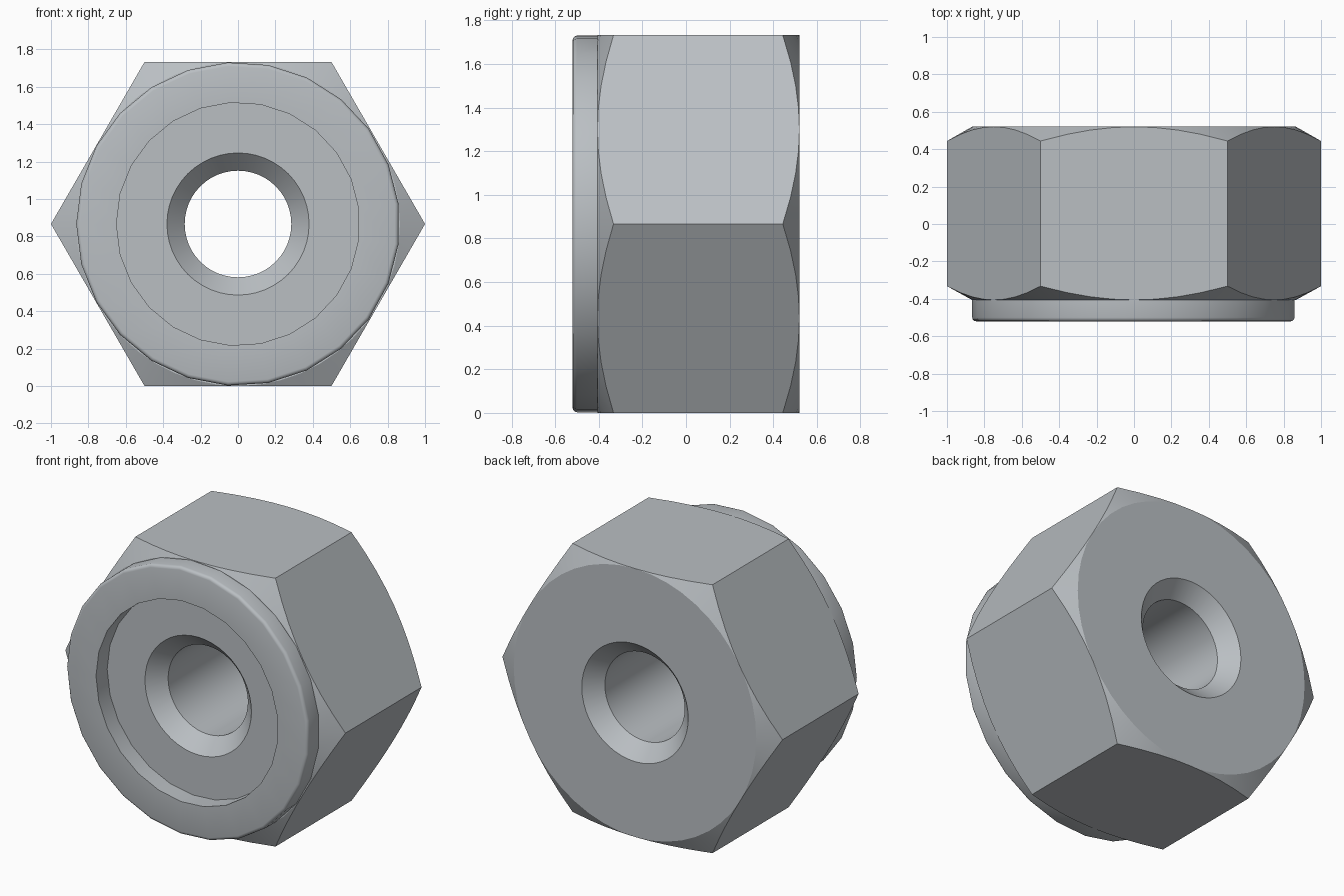
import bpy, bmesh, math

if "Cube" in bpy.data.objects:
    bpy.data.objects.remove(bpy.data.objects["Cube"])

CZ = math.sqrt(3) / 2          # axis height = distance from axis to a hex flat
FLAT = CZ

steel = bpy.data.materials.new("steel grey")
steel.diffuse_color = (0.49, 0.52, 0.545, 1)
steel.use_nodes = True
steel.node_tree.nodes["Principled BSDF"].inputs["Base Color"].default_value = steel.diffuse_color


def hex_radius(a):
    """Distance from the axis to the hexagon outline at angle a."""
    m = (a % (math.pi / 3)) - math.pi / 6
    return FLAT / math.cos(m)


def lathe(name, rings, segs, start, smooth, closed):
    """Skin rings around the y axis; each ring maps an angle to (radius, y)."""
    bm = bmesh.new()
    angles = [start + 2 * math.pi * i / segs for i in range(segs)]
    loops = []
    for ring in rings:
        pts = [(a, *ring(a)) for a in angles]
        loops.append([bm.verts.new((r * math.cos(a), y, CZ + r * math.sin(a)))
                      for a, r, y in pts])
    pairs = list(zip(loops, loops[1:]))
    if closed:
        pairs.append((loops[-1], loops[0]))
    for p, q in pairs:
        for i in range(segs):
            j = (i + 1) % segs
            bm.faces.new((p[i], p[j], q[j], q[i]))
    bmesh.ops.remove_doubles(bm, verts=bm.verts[:], dist=1e-5)
    bmesh.ops.recalc_face_normals(bm, faces=bm.faces[:])
    me = bpy.data.meshes.new(name)
    bm.to_mesh(me)
    bm.free()
    me.materials.append(steel)
    ob = bpy.data.objects.new(name, me)
    bpy.context.collection.objects.link(ob)
    bpy.ops.object.select_all(action='DESELECT')
    ob.select_set(True)
    bpy.context.view_layer.objects.active = ob
    bpy.ops.object.shade_smooth_by_angle(angle=math.radians(smooth))
    return ob


def circle(r, y):
    return lambda a: (r, y)


def hex_edge(y, slope):
    """Where the conical corner chamfer meets the hex flats."""
    return lambda a: (hex_radius(a), y + slope * (hex_radius(a) - FLAT))


# Hexagonal body with chamfered corners and a countersunk through hole
FRONT, BACK = -0.406, 0.52
lathe("hex_body", [
    circle(0.38, FRONT), circle(FLAT, FRONT),
    hex_edge(FRONT, 0.55), hex_edge(BACK, -0.57),
    circle(FLAT, BACK), circle(0.38, BACK),
    circle(0.285, BACK - 0.1), circle(0.285, FRONT + 0.1),
], 48, 0, 25, True)

# Round front collar with a rounded rim, surrounding a shallow recess
R, F, FIL = 0.865, -0.52, 0.02
rim = [circle(R - FIL + FIL * math.cos(t), F + FIL - FIL * math.sin(t))
       for t in (math.pi / 6 * k for k in range(4))]
lathe("front_collar", [circle(R, FRONT)] + rim +
      [circle(0.65, F), circle(0.65, FRONT)], 25, math.pi, 40, False)
